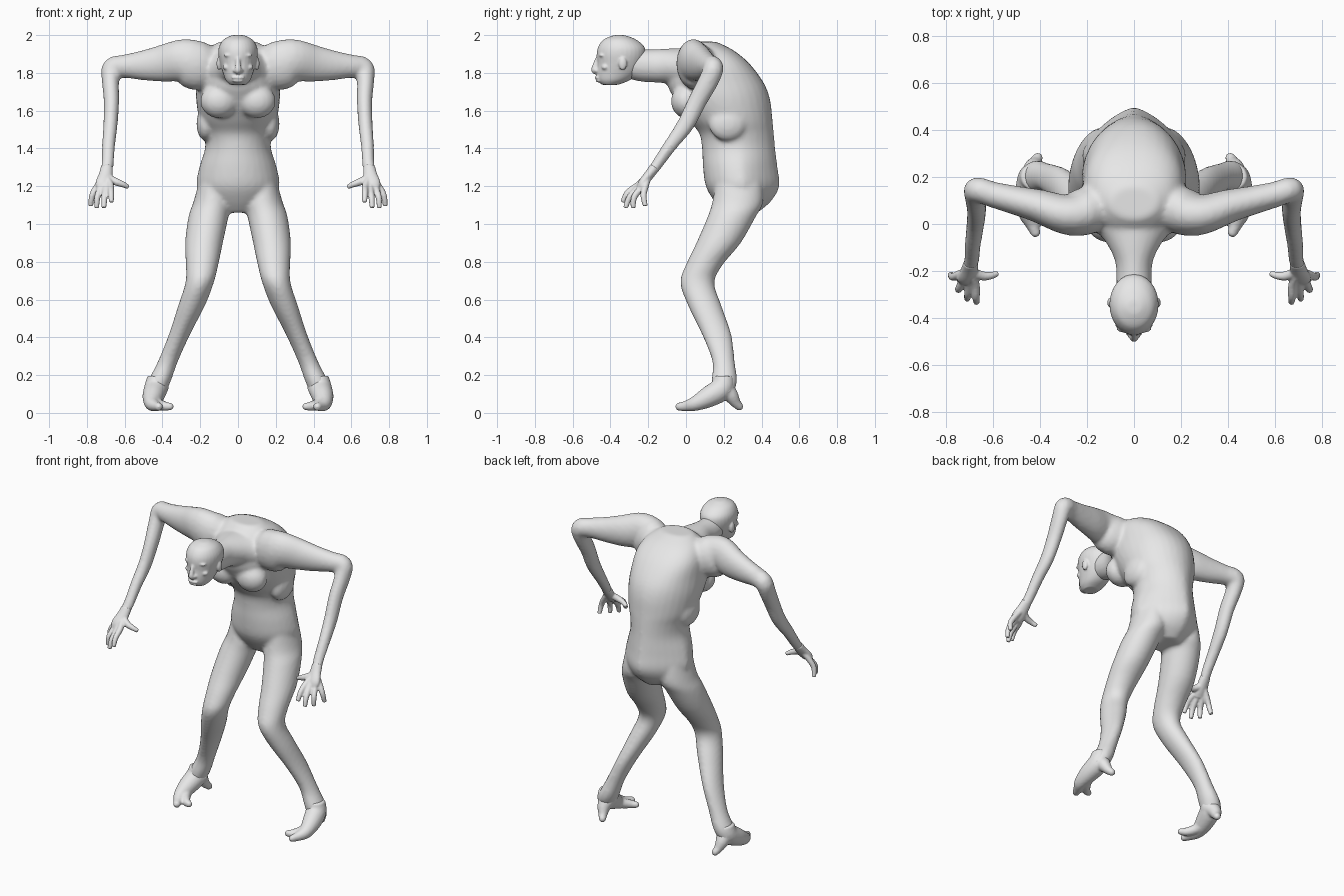
import bpy
import bmesh
from math import cos, sin, tau, copysign
from mathutils import Vector, Matrix

cube = bpy.data.objects.get("Cube")
if cube:
    bpy.data.objects.remove(cube, do_unlink=True)

skin = bpy.data.materials.new("pale_grey_skin")
skin.use_nodes = True
skin.diffuse_color = (.8, .8, .8, 1)
skin.node_tree.nodes["Principled BSDF"].inputs["Base Color"].default_value = (.8, .8, .8, 1)


def spline(rows, steps=4):
    """Smoothly interpolate rows of numbers (Catmull-Rom)."""
    rows = [Vector(row) for row in rows]
    padded = [rows[0]] + rows + [rows[-1]]
    result = []
    for a, b, c, d in zip(padded, padded[1:], padded[2:], padded[3:]):
        for step in range(steps):
            t = step / steps
            result.append(b + (c - a) * (t / 2)
                          + (a * 2 - b * 5 + c * 4 - d) * (t * t / 2)
                          + (b * 3 - a - c * 3 + d) * (t ** 3 / 2))
    return result + [rows[-1]]


def skin_rings(bm, rings):
    """Bridge equal rings of points into a closed loft."""
    loops = [[bm.verts.new(point) for point in ring] for ring in rings]
    count = len(loops[0])
    for low, high in zip(loops, loops[1:]):
        for i in range(count):
            j = (i + 1) % count
            bm.faces.new((low[i], low[j], high[j], high[i]))
    bm.faces.new(loops[0][::-1])
    bm.faces.new(loops[-1])


def stack(bm, rows, side=1, count=32):
    """Loft level sections: height, front, back, centre x, half width, back squareness."""
    rings = []
    for z, front, back, centre, width, power in spline(rows):
        ring = []
        for i in range(count):
            c, s = cos(tau * i / count), sin(tau * i / count)
            e = 2 / power if s > 0 else 1
            x = centre + width * copysign(abs(c) ** e, c)
            y = (front + back) / 2 + (back - front) / 2 * copysign(abs(s) ** e, s)
            ring.append((side * x, y, z))
        rings.append(ring)
    skin_rings(bm, rings)


def tube(bm, rows, side=1, ref=(0, 1, 0), count=20):
    """Loft round or oval sections along a path: x, y, z, radius (, second radius)."""
    rows = spline(rows)
    rings = []
    for i, row in enumerate(rows):
        here = Vector(row[:3])
        ahead = Vector(rows[min(i + 1, len(rows) - 1)][:3])
        behind = Vector(rows[max(i - 1, 0)][:3])
        tangent = (ahead - behind).normalized()
        u = tangent.cross(Vector(ref)).normalized()
        v = tangent.cross(u)
        ring = []
        for k in range(count):
            angle = tau * k / count
            p = here + u * row[3] * cos(angle) + v * row[-1] * sin(angle)
            ring.append((side * p.x, p.y, p.z))
        rings.append(ring)
    skin_rings(bm, rings)


def ball(bm, centre, size):
    matrix = Matrix.Translation(centre) @ Matrix.Diagonal((*size, 1))
    bmesh.ops.create_uvsphere(bm, u_segments=20, v_segments=12, radius=1, matrix=matrix)


def finish(bm, name, voxel, smoothing):
    """Fuse the overlapping lofts into one smooth surface."""
    bmesh.ops.recalc_face_normals(bm, faces=bm.faces)
    mesh = bpy.data.meshes.new(name)
    bm.to_mesh(mesh)
    bm.free()
    mesh.materials.append(skin)
    obj = bpy.data.objects.new(name, mesh)
    bpy.context.collection.objects.link(obj)
    fuse = obj.modifiers.new("fuse", 'REMESH')
    fuse.mode = 'VOXEL'
    fuse.voxel_size = voxel
    fuse.use_smooth_shade = True
    soften = obj.modifiers.new("soften", 'SMOOTH')
    soften.factor = .5
    soften.iterations = smoothing


# Hunched torso: height, front, back, half width, back squareness
torso = [(1.06, .2, .38, .09, 1.6), (1.12, .15, .45, .18, 1.5),
         (1.2, .105, .495, .22, 1.4), (1.3, .09, .485, .205, 1.5),
         (1.4, .085, .472, .175, 1.7), (1.48, .07, .465, .18, 1.8),
         (1.55, .015, .458, .205, 1.9), (1.66, -.06, .445, .222, 2),
         (1.75, -.1, .41, .22, 2.2), (1.85, -.07, .335, .21, 2.4),
         (1.92, -.03, .25, .17, 2.4), (1.965, .02, .16, .1, 2)]
# Neck reaching forward, then arm and leg of the left side
neck = [(0, .1, 1.8, .13, .22), (0, 0, 1.82, .115, .18), (0, -.08, 1.835, .095, .118),
        (0, -.16, 1.837, .088, .08), (0, -.24, 1.84, .085, .075), (0, -.32, 1.86, .08, .07)]
arm = [(.14, .08, 1.83, .11, .1), (.22, .05, 1.84, .132, .1), (.29, .04, 1.865, .115, .085),
       (.4, .075, 1.85, .098, .072), (.5, .1, 1.84, .08, .062), (.6, .125, 1.835, .062, .055),
       (.665, .145, 1.825, .056, .054), (.675, .12, 1.76, .046, .054),
       (.67, .06, 1.65, .041, .05), (.675, 0, 1.53, .038, .046),
       (.685, -.08, 1.42, .035, .036), (.69, -.15, 1.32, .032, .03), (.7, -.185, 1.27, .034, .026)]
leg = [(1.25, .16, .4, .13, .07, 2), (1.12, .14, .41, .133, .102, 2),
       (1.04, .115, .37, .156, .106, 2), (.9, .055, .29, .18, .1, 2),
       (.785, 0, .195, .19, .086, 2), (.69, -.03, .15, .203, .075, 2),
       (.57, .01, .187, .245, .071, 2), (.415, .085, .24, .31, .056, 2),
       (.27, .14, .258, .372, .053, 2), (.17, .135, .27, .415, .06, 2),
       (.1, .14, .25, .44, .055, 2)]

bm = bmesh.new()
stack(bm, [(z, front, back, 0, width, power) for z, front, back, width, power in torso])
tube(bm, neck, ref=(1, 0, 0), count=32)
for side in (1, -1):
    tube(bm, arm, side)
    stack(bm, leg, side)
    ball(bm, (side * .17, .22, 1.53), (.05, .1, .09))   # rib bulge
    ball(bm, (side * .1, .0, 1.65), (.1, .08, .09))     # chest muscle
finish(bm, "body", .012, 5)

# Head: height, front, back, half width
skull = [(1.737, -.445, -.36, .042), (1.76, -.468, -.3, .064), (1.8, -.474, -.25, .08),
         (1.85, -.47, -.225, .095), (1.9, -.473, -.213, .104), (1.94, -.464, -.222, .1),
         (1.975, -.438, -.262, .078), (1.995, -.395, -.31, .042), (2, -.37, -.335, .02)]
bm = bmesh.new()
stack(bm, [(z, front, back, 0, width, 2) for z, front, back, width in skull])
tube(bm, [(0, -.465, 1.885, .01), (0, -.478, 1.85, .013),
          (0, -.484, 1.815, .018), (0, -.472, 1.805, .014)])       # nose bridge
ball(bm, (0, -.468, 1.775), (.036, .016, .008))                    # upper lip
ball(bm, (0, -.464, 1.758), (.032, .015, .008))                    # lower lip
for side in (1, -1):
    ball(bm, (side * .016, -.474, 1.812), (.012, .013, .01))       # nostril
    ball(bm, (side * .042, -.445, 1.893), (.034, .018, .009))      # brow
    ball(bm, (side * .04, -.442, 1.867), (.018, .014, .009))       # eye
    ball(bm, (side * .055, -.428, 1.83), (.026, .02, .016))        # cheek
    ball(bm, (side * .1, -.335, 1.85), (.014, .022, .036))         # ear
finish(bm, "head", .006, 3)

# Fingers: knuckle, bend and tip points
fingers = [[(.675, -.255, 1.205), (.672, -.31, 1.165), (.67, -.335, 1.115)],
           [(.7, -.255, 1.19), (.707, -.3, 1.14), (.71, -.32, 1.085)],
           [(.728, -.24, 1.19), (.745, -.275, 1.14), (.748, -.28, 1.085)],
           [(.745, -.215, 1.2), (.772, -.225, 1.15), (.78, -.215, 1.095)]]
thumb = [(.695, -.2, 1.25, .02), (.65, -.22, 1.225, .02),
         (.61, -.22, 1.21, .016), (.58, -.21, 1.195, .012)]
palm = [(.694, -.165, 1.3, .032, .028), (.7, -.195, 1.26, .037, .026),
        (.71, -.23, 1.215, .044, .024), (.712, -.245, 1.19, .036, .018)]
# Foot: outer toe, inner toe and heel spur
foot = [[(.425, .2, .19, .055), (.435, .19, .13, .062), (.45, .12, .085, .056),
         (.455, .05, .05, .04), (.435, 0, .036, .028), (.42, -.035, .033, .022)],
        [(.45, .13, .08, .045), (.43, .07, .05, .032), (.39, .02, .036, .026),
         (.36, .005, .034, .02)],
        [(.425, .19, .14, .06), (.43, .235, .095, .042), (.42, .262, .055, .028),
         (.41, .282, .034, .022)]]

for side, label in ((1, "left"), (-1, "right")):
    bm = bmesh.new()
    tube(bm, palm, side)
    tube(bm, thumb, side, ref=(0, 0, 1))
    for points in fingers:
        path = [(*palm[1][:3], .018)]
        path += [(*p, r) for p, r in zip(points, (.018, .0165, .013))]
        tube(bm, path, side, ref=(1, 0, 0), count=12)
    finish(bm, label + "_hand", .006, 2)

    bm = bmesh.new()
    for path in foot:
        tube(bm, path, side, ref=(1, 0, 0))
        x, y, z, radius = path[-1]
        ball(bm, (side * x, y, z), (radius, radius, radius))       # rounded tip
    finish(bm, label + "_foot", .008, 3)
